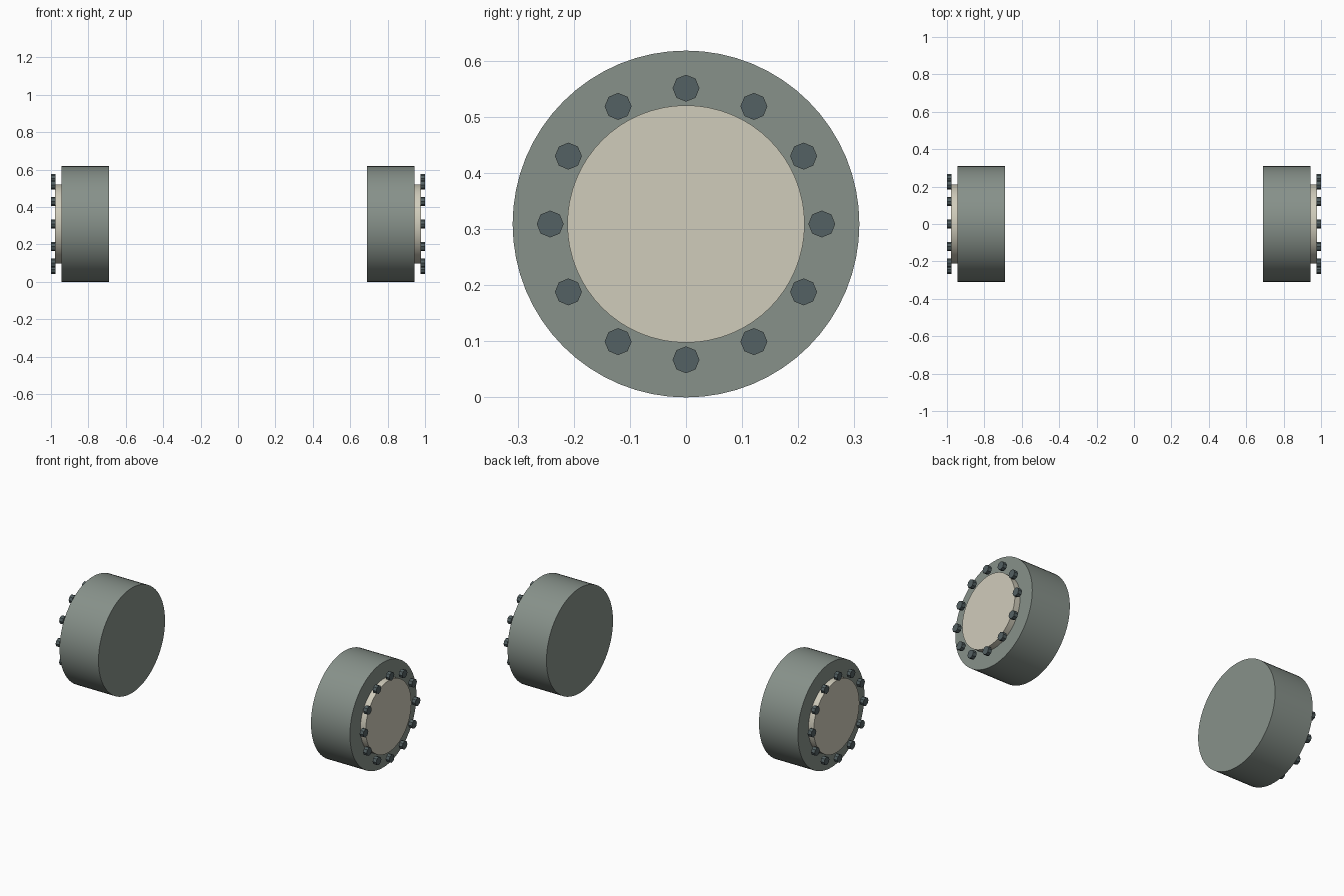
import bpy, math

if "Cube" in bpy.data.objects:
    bpy.data.objects.remove(bpy.data.objects["Cube"])

R, CZ = 0.309, 0.309          # wheel radius and axle height
BOLT_RING, BOLT_R = 0.242, 0.024


def material(name, rgb):
    lin = [((c / 255 + 0.055) / 1.055) ** 2.4 for c in rgb]
    m = bpy.data.materials.new(name)
    m.diffuse_color = (*lin, 1)
    m.use_nodes = True
    m.node_tree.nodes["Principled BSDF"].inputs["Base Color"].default_value = m.diffuse_color
    return m


drum_mat = material("grey green", (135, 145, 138))
hub_mat = material("warm cream", (208, 204, 187))
bolt_mat = material("dark slate", (84, 97, 99))


def disc(name, x0, x1, radius, sides, mat, y=0, z=CZ):
    """Cylinder along x between x0 and x1."""
    bpy.ops.mesh.primitive_cylinder_add(
        vertices=sides, radius=radius, depth=abs(x1 - x0),
        location=((x0 + x1) / 2, y, z), rotation=(0, math.pi / 2, 0))
    ob = bpy.context.object
    ob.name = name
    ob.data.materials.append(mat)
    return ob


for side, s in (("left", -1), ("right", 1)):
    # wide drum and raised outer hub plate
    for name, a, b, r, mat in (("drum", 0.691, 0.944, R, drum_mat),
                               ("hub_plate", 0.935, 0.979, 0.2115, hub_mat)):
        disc(f"{side}_{name}", s * a, s * b, r, 64, mat)
        bpy.ops.object.shade_smooth_by_angle(angle=math.radians(30))
    # ring of twelve eight-sided bolt heads
    for i in range(12):
        t = i * math.tau / 12
        disc(f"{side}_bolt_{i + 1}", s * 0.977, s * 1.0, BOLT_R, 8, bolt_mat,
             BOLT_RING * math.cos(t), CZ + BOLT_RING * math.sin(t))
